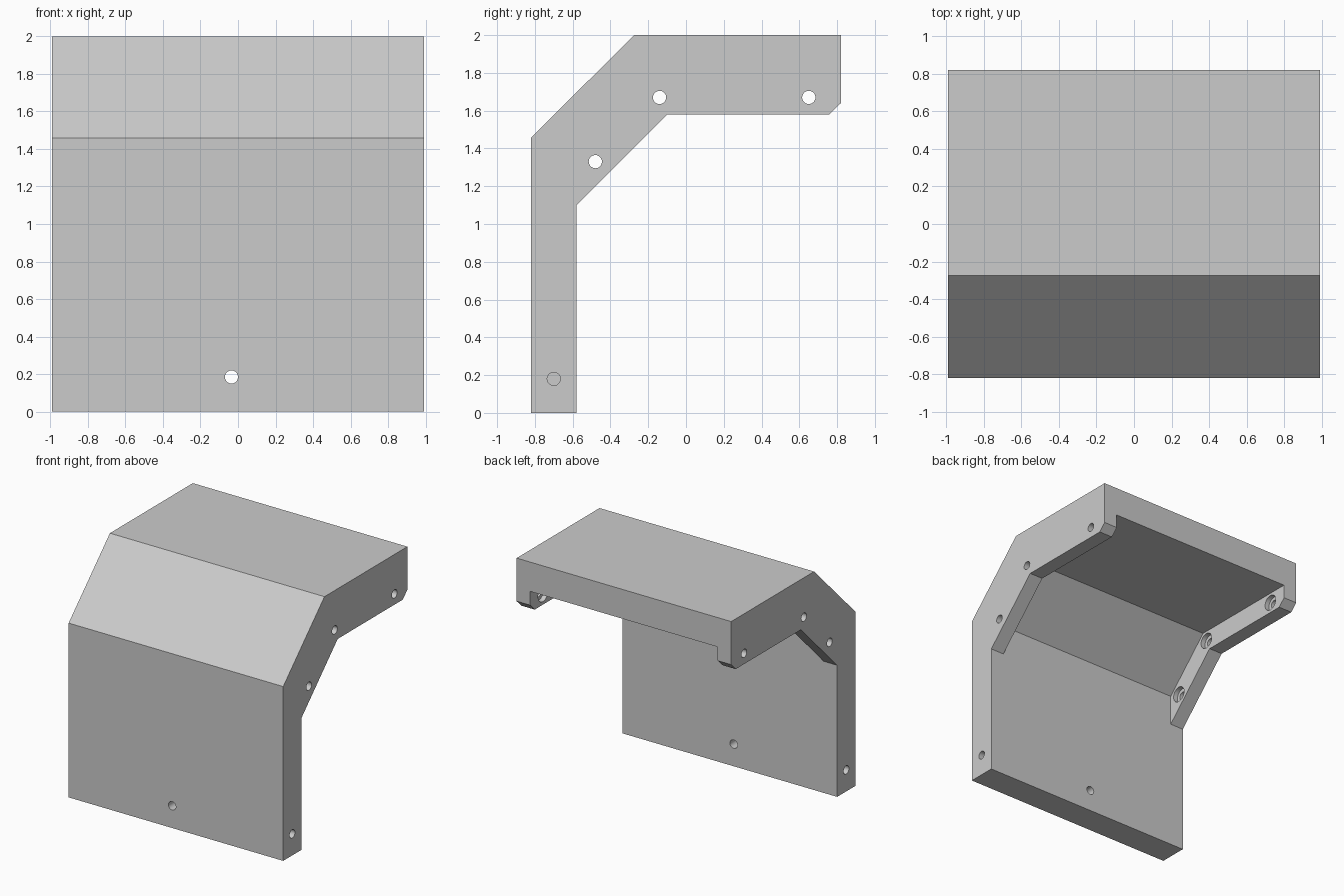
import bpy, bmesh
from math import pi
from mathutils import Matrix, Vector

if "Cube" in bpy.data.objects:
    bpy.data.objects.remove(bpy.data.objects["Cube"])

HALF_W = 0.992      # half width of the bracket
INNER_W = 0.867     # inner face of the side flanges
BORE_R = 0.035


def make_object(name, bm):
    bmesh.ops.recalc_face_normals(bm, faces=bm.faces)
    mesh = bpy.data.meshes.new(name)
    bm.to_mesh(mesh)
    bm.free()
    obj = bpy.data.objects.new(name, mesh)
    bpy.context.collection.objects.link(obj)
    return obj


def prism(name, profile, half_width):
    """Extrude a (y, z) profile symmetrically along x."""
    bm = bmesh.new()
    face = bm.faces.new([bm.verts.new((-half_width, y, z)) for y, z in profile])
    ext = bmesh.ops.extrude_face_region(bm, geom=[face])
    verts = [v for v in ext["geom"] if isinstance(v, bmesh.types.BMVert)]
    bmesh.ops.translate(bm, verts=verts, vec=(2 * half_width, 0, 0))
    return make_object(name, bm)


def add_cylinder(bm, centre, radius, depth, axis):
    turn = Matrix.Rotation(pi / 2, 4, "Y" if axis == "x" else "X")
    bmesh.ops.create_cone(bm, cap_ends=True, segments=32, radius1=radius,
                          radius2=radius, depth=depth,
                          matrix=Matrix.Translation(Vector(centre)) @ turn)


def cut(target, cutter):
    cutter.hide_render = True
    mod = target.modifiers.new("cut", "BOOLEAN")
    mod.operation = "DIFFERENCE"
    mod.solver = "EXACT"
    mod.object = cutter
    bpy.context.view_layer.objects.active = target
    bpy.ops.object.modifier_apply(modifier=mod.name)
    bpy.data.objects.remove(cutter)


# Bent cover: full side outline
cover = prism("angled_cover", [
    (-0.82, 0), (-0.82, 1.457), (-0.275, 2), (0.82, 2), (0.82, 1.64),
    (0.76, 1.58), (-0.10, 1.58), (-0.58, 1.10), (-0.58, 0)], HALF_W)

# Hollow between the two side flanges
cut(cover, prism("pocket_cutter", [
    (-0.58, 1.10), (-0.58, 1.355), (-0.18, 1.755), (1.0, 1.755),
    (1.0, 1.0), (-0.48, 1.0)], INNER_W))

# Screw holes through flanges, blind holes in the lower edges, front hole
flange_holes = [(-0.14, 1.67), (0.65, 1.67), (-0.48, 1.33)]
holes = bmesh.new()
recesses = bmesh.new()
for side in (-1, 1):
    for y, z in flange_holes:
        add_cylinder(holes, (side * 0.93, y, z), BORE_R, 0.3, "x")
        add_cylinder(recesses, (side * (INNER_W - 0.005), y, z), 0.065, 0.09, "x")
    add_cylinder(holes, (side * HALF_W, -0.70, 0.18), BORE_R, 0.5, "x")
add_cylinder(holes, (-0.035, -0.70, 0.185), BORE_R, 0.5, "y")
cut(cover, make_object("hole_cutter", holes))

# Round recesses on the inner side of the flange holes
cut(cover, make_object("recess_cutter", recesses))

# Smooth the bores while keeping the bends sharp
cover.select_set(True)
bpy.context.view_layer.objects.active = cover
bpy.ops.object.shade_smooth_by_angle(angle=pi / 6)
